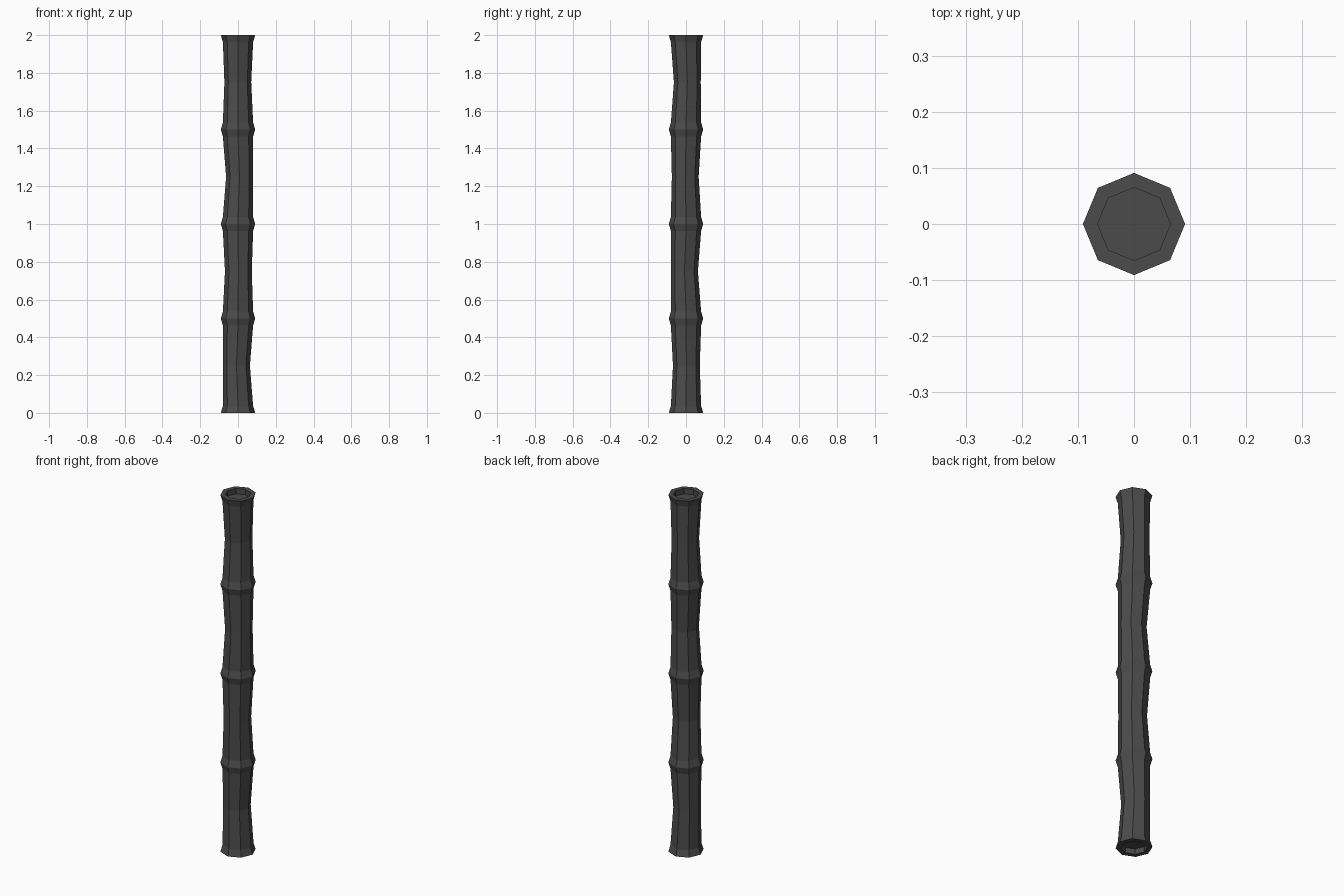
import bpy
import bmesh
from math import cos, sin, pi

SIDES = 8
NODE_R, COLLAR_R, MID_R, BORE_R = 0.091, 0.08, 0.071, 0.065
COLLAR_H, BORE_DEPTH, SEGMENT = 0.037, 0.03, 0.5

cube = bpy.data.objects.get("Cube")
if cube:
    bpy.data.objects.remove(cube, do_unlink=True)

# Dark stalk colour
mat = bpy.data.materials.new("charcoal grey")
mat.use_nodes = True
colour = (0.07, 0.07, 0.07, 1)
mat.diffuse_color = colour
bsdf = mat.node_tree.nodes["Principled BSDF"]
bsdf.inputs["Base Color"].default_value = colour
bsdf.inputs["Roughness"].default_value = 0.8

# Cross-sections from the bottom recess, up the stalk, into the top recess:
# (height, radius, x offset, y offset)
sections = [(BORE_DEPTH, BORE_R, 0, 0), (0, BORE_R, 0, 0), (0, NODE_R, 0, 0)]
bends = [(-0.008, 0.002), (0.002, -0.008), (0.008, -0.004), (-0.001, 0.007)]
for i, (dx, dy) in enumerate(bends):
    z0 = i * SEGMENT
    z1 = z0 + SEGMENT
    sections += [
        (z0 + COLLAR_H, COLLAR_R, 0, 0),
        (z0 + SEGMENT / 2, MID_R, dx, dy),
        (z1 - COLLAR_H, COLLAR_R, 0, 0),
        (z1, NODE_R, 0, 0),
    ]
sections += [(2, BORE_R, 0, 0), (2 - BORE_DEPTH, BORE_R, 0, 0)]

# Loft the octagonal stalk through the sections
bm = bmesh.new()
rings = []
for z, r, dx, dy in sections:
    angles = [2 * pi * k / SIDES for k in range(SIDES)]
    rings.append([bm.verts.new((dx + r * cos(a), dy + r * sin(a), z)) for a in angles])
for low, high in zip(rings, rings[1:]):
    for k in range(SIDES):
        n = (k + 1) % SIDES
        bm.faces.new((low[k], low[n], high[n], high[k]))

# Recessed floors closing both ends
bm.faces.new(rings[0][::-1])
bm.faces.new(rings[-1])
bmesh.ops.recalc_face_normals(bm, faces=bm.faces)

mesh = bpy.data.meshes.new("bamboo_stalk")
bm.to_mesh(mesh)
bm.free()
mesh.materials.append(mat)
stalk = bpy.data.objects.new("bamboo_stalk", mesh)
bpy.context.collection.objects.link(stalk)
